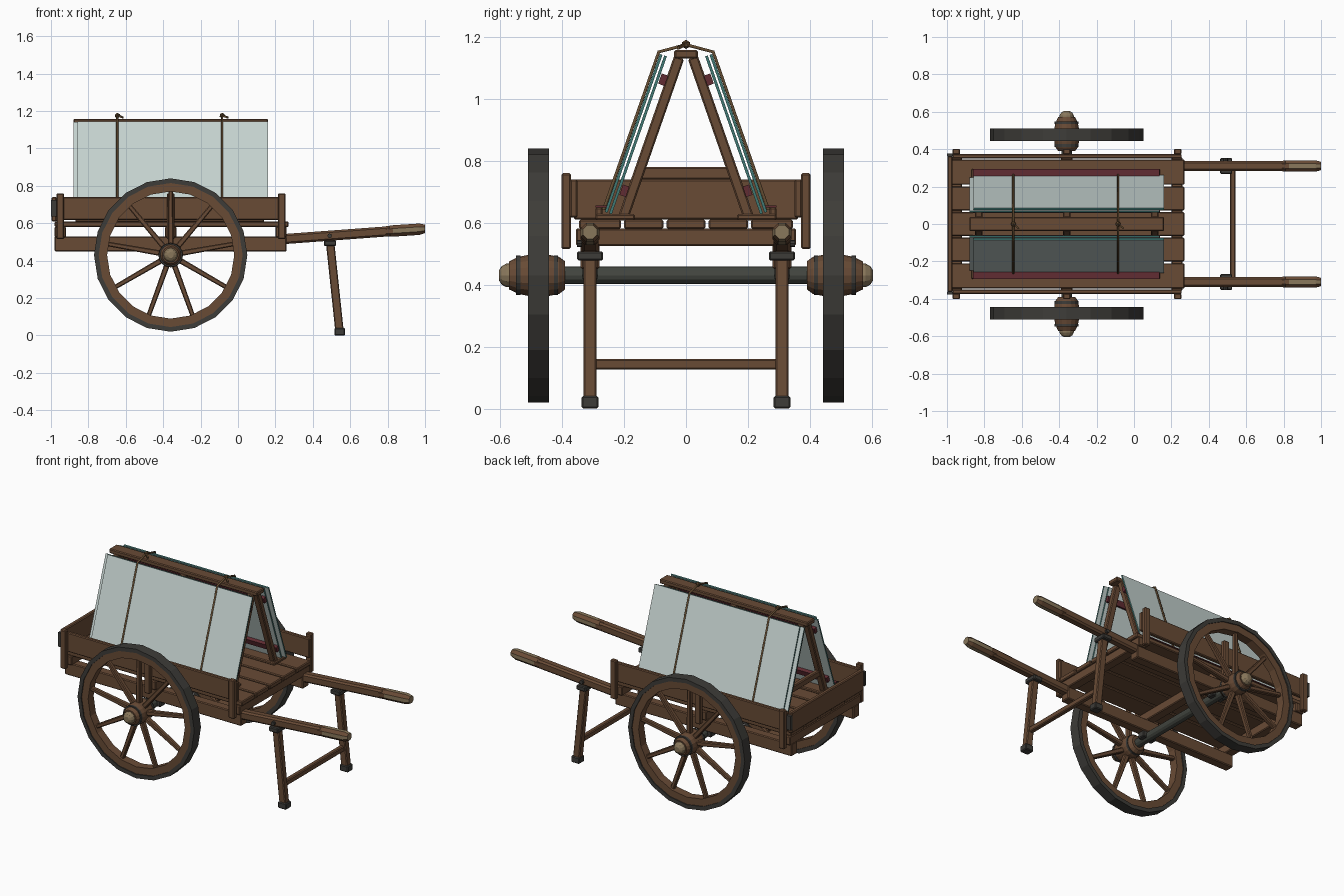
import bpy, bmesh, math
from mathutils import Vector, Matrix

if "Cube" in bpy.data.objects:
    bpy.data.objects.remove(bpy.data.objects["Cube"])


def mat(name, r, g, b):
    m = bpy.data.materials.new(name)
    m.diffuse_color = (r, g, b, 1)
    m.use_nodes = True
    m.node_tree.nodes["Principled BSDF"].inputs["Base Color"].default_value = m.diffuse_color
    return m


WOOD = mat("brown wood", 0.14, 0.07, 0.036)
IRON = mat("dark iron", 0.047, 0.045, 0.04)
STEEL = mat("axle steel", 0.055, 0.06, 0.05)
TAN = mat("worn tan", 0.25, 0.185, 0.105)
FELT = mat("maroon felt", 0.12, 0.025, 0.032)
ROPE = mat("rope", 0.13, 0.075, 0.032)
GLASS = mat("pale glass", 0.56, 0.65, 0.63)
EDGE = mat("teal glass edge", 0.05, 0.19, 0.175)


def make(name, bm, *mats, bevel=0):
    bmesh.ops.recalc_face_normals(bm, faces=bm.faces[:])
    me = bpy.data.meshes.new(name)
    bm.to_mesh(me)
    bm.free()
    for m in mats:
        me.materials.append(m)
    ob = bpy.data.objects.new(name, me)
    bpy.context.collection.objects.link(ob)
    if bevel:
        md = ob.modifiers.new("bevel", 'BEVEL')
        md.width, md.segments = bevel, 1
    return ob


def box(name, x0, x1, y0, y1, z0, z1, m=WOOD, bevel=0.005):
    bm = bmesh.new()
    c = Matrix.Translation(((x0 + x1) / 2, (y0 + y1) / 2, (z0 + z1) / 2))
    s = Matrix.Diagonal((abs(x1 - x0), abs(y1 - y0), abs(z1 - z0), 1))
    bmesh.ops.create_cube(bm, size=1, matrix=c @ s)
    return make(name, bm, m, bevel=bevel)


def beam(name, p, q, side, w, t, m=WOOD, bevel=0.005, taper=1):
    """Bar from p to q; w is its width along side, t its thickness."""
    p, q, side = Vector(p), Vector(q), Vector(side).normalized()
    other = (q - p).normalized().cross(side)
    bm = bmesh.new()
    rings = []
    for c, k in ((p, 1), (q, taper)):
        rings.append([bm.verts.new(c + side * (a * w * k / 2) + other * (b * t * k / 2))
                      for a, b in ((-1, -1), (1, -1), (1, 1), (-1, 1))])
    a, b = rings
    bm.faces.new(a)
    bm.faces.new(b)
    for i in range(4):
        j = (i + 1) % 4
        bm.faces.new((a[i], a[j], b[j], b[i]))
    return make(name, bm, m, bevel=bevel)


def lathe(name, profile, cx, cz, n, m, s=1, closed=False):
    """Revolve (radius, y) points about a line along y."""
    bm = bmesh.new()
    rings = [[bm.verts.new((cx + r * math.sin(2 * math.pi * i / n), s * y,
                            cz + r * math.cos(2 * math.pi * i / n))) for i in range(n)]
             for r, y in profile]
    pairs = list(zip(rings, rings[1:] + rings[:1])) if closed else list(zip(rings, rings[1:]))
    for a, b in pairs:
        for i in range(n):
            j = (i + 1) % n
            bm.faces.new((a[i], a[j], b[j], b[i]))
    if not closed:
        bm.faces.new(rings[0])
        bm.faces.new(rings[-1])
    return make(name, bm, m)


WX, WZ = -0.36, 0.43

# wheels
for s in (1, -1):
    lathe("wheel_tyre", [(0.385, 0.443), (0.41, 0.443), (0.41, 0.51), (0.385, 0.51)], WX, WZ, 20, IRON, s, True)
    lathe("wheel_rim", [(0.34, 0.449), (0.387, 0.449), (0.387, 0.504), (0.34, 0.504)], WX, WZ, 20, WOOD, s, True)
    lathe("wheel_hub", [(0.045, 0.39), (0.06, 0.41), (0.066, 0.44), (0.066, 0.51), (0.06, 0.54), (0.045, 0.572)],
          WX, WZ, 16, WOOD, s)
    for y, r in ((0.413, 0.064), (0.535, 0.064)):
        lathe("hub_band", [(r, y), (r, y + 0.014)], WX, WZ, 16, IRON, s)
    lathe("hub_cap", [(0.038, 0.56), (0.038, 0.58), (0.03, 0.595), (0.016, 0.604)], WX, WZ, 12, TAN, s)
    for k in range(9):
        a = math.radians(40 * k)
        d = Vector((math.sin(a), 0, math.cos(a)))
        c = Vector((WX, s * 0.476, WZ))
        beam("wheel_spoke", c + d * 0.05, c + d * 0.35, (0, 1, 0), 0.034, 0.03, taper=0.8)
lathe("axle", [(0.028, -0.42), (0.028, 0.42)], WX, WZ, 12, STEEL)

# bed: rails, bearers, planks
for s in (1, -1):
    box("bed_rail", -0.98, 0.26, s * 0.28, s * 0.34, 0.45, 0.53)
    box("axle_block", WX - 0.05, WX + 0.05, s * 0.285, s * 0.335, 0.415, 0.455, IRON)
for x in (-0.95, WX, 0.23):
    box("bed_bearer", x - 0.03, x + 0.03, -0.355, 0.355, 0.525, 0.582)
ys = (-0.35, -0.205, -0.068, 0.068, 0.205, 0.35)
for a, b in zip(ys, ys[1:]):
    box("deck_plank", -0.98, 0.27, a + 0.005, b - 0.005, 0.58, 0.61)

# side boards, posts and tailboard
for s in (1, -1):
    box("side_board", -0.97, 0.255, s * 0.35, s * 0.375, 0.617, 0.74)
    for x in (-0.95, WX, 0.233):
        box("side_post", x - 0.02, x + 0.02, s * 0.372, s * 0.402, 0.515, 0.76)
    box("corner_iron", -1.0, -0.95, s * 0.36, s * 0.378, 0.635, 0.725, IRON, 0)
box("tailboard", -0.997, -0.97, -0.362, 0.362, 0.61, 0.74)

# shafts with worn grips
for s in (1, -1):
    y = s * 0.31
    beam("shaft", (0.2, y, 0.512), (0.82, y, 0.558), (0, 1, 0), 0.054, 0.054, bevel=0.01)
    bm = bmesh.new()
    prev = None
    for x, z, r in ((0.79, 0.556, 0.03), (0.83, 0.559, 0.033), (0.97, 0.568, 0.033), (1.0, 0.57, 0.024)):
        ring = [bm.verts.new((x, y + r * math.cos(math.pi * (i + 0.5) / 4),
                              z + r * math.sin(math.pi * (i + 0.5) / 4))) for i in range(8)]
        if prev:
            for i in range(8):
                f = bm.faces.new((prev[i], prev[(i + 1) % 8], ring[(i + 1) % 8], ring[i]))
                f.material_index = i % 2 if x > 0.85 else 0
        else:
            bm.faces.new(ring)
        prev = ring
    bm.faces.new(prev).material_index = 1
    make("shaft_grip", bm, WOOD, TAN)

    # prop stand legs
    beam("stand_leg", (0.49, y, 0.52), (0.543, y, 0.02), (0, 1, 0), 0.042, 0.045)
    box("stand_collar", 0.46, 0.525, y - 0.042, y + 0.042, 0.478, 0.508, IRON)
    box("stand_shoe", 0.515, 0.573, y - 0.027, y + 0.027, 0.0, 0.04, IRON)
    lathe("collar_bolt", [(0.012, 0.33), (0.012, 0.352)], 0.49, 0.533, 8, IRON, s)
beam("stand_brace", (0.528, -0.3, 0.143), (0.528, 0.3, 0.143), (0, 0, 1), 0.034, 0.03)

# A-shaped rack
T = math.atan2(0.185, 0.53)


def lean(s, up, out):
    """Rack side coordinates: up along the leg, out from its centre line."""
    y = 0.205 - up * math.sin(T) + out * math.cos(T)
    return Vector((0, s * y, 0.61 + up * math.cos(T) + out * math.sin(T)))


for x in (-0.83, WX, 0.11):
    for s in (1, -1):
        X = Vector((x, 0, 0))
        beam("rack_leg", X + lean(s, 0, 0), X + lean(s, 0.555, 0), (1, 0, 0), 0.04, 0.034)
    if x < 0:
        box("rack_tie", x - 0.015, x + 0.015, -0.155, 0.155, 0.74, 0.78)
box("rack_ridge", -0.88, 0.16, -0.038, 0.038, 1.13, 1.158)
for s in (1, -1):
    for up in (0.09, 0.47):
        p = lean(s, up, 0.025)
        beam("rack_felt_batten", p + Vector((-0.86, 0, 0)), p + Vector((0.14, 0, 0)),
             lean(s, 1, 0) - lean(s, 0, 0), 0.035, 0.022, FELT, 0)
    box("rack_ledge", -0.87, 0.14, s * 0.165, s * 0.293, 0.608, 0.628)
    box("ledge_lip", -0.86, 0.135, s * 0.27, s * 0.293, 0.62, 0.65)
    box("ledge_felt", -0.86, 0.135, s * 0.252, s * 0.293, 0.65, 0.655, FELT, 0)

    # glass panes with teal edges
    for out, x0, x1 in ((0.043, -0.88, 0.135), (0.058, -0.857, 0.16)):
        a, b = lean(s, 0.005, out), lean(s, 0.545, out)
        ob = beam("glass_pane", a + Vector((x0, 0, 0)), a + Vector((x1, 0, 0)), b - a, 0.54, 0.009, GLASS, 0)
        ob.data.transform(Matrix.Translation((b - a) / 2))
        ob.data.materials.append(EDGE)
        n = lean(s, 0, 1) - lean(s, 0, 0)
        for f in ob.data.polygons:
            f.material_index = 0 if abs(f.normal.dot(n)) > 0.7 else 1

# ropes tied over the ridge
for x in (-0.645, -0.085):
    half = [lean(1, 0.01, 0.068), lean(1, 0.55, 0.068)]
    pts = half + [Vector((0, 0.0, 1.175))] + [Vector((0, -p.y, p.z)) for p in reversed(half)]
    cu = bpy.data.curves.new("rope", 'CURVE')
    cu.dimensions, cu.bevel_depth, cu.bevel_resolution = '3D', 0.006, 1
    sp = cu.splines.new('POLY')
    sp.points.add(len(pts) - 1)
    for q, p in zip(sp.points, pts):
        q.co = (x, p.y, p.z, 1)
    cu.materials.append(ROPE)
    bpy.context.collection.objects.link(bpy.data.objects.new("rope", cu))
    bm = bmesh.new()
    bmesh.ops.create_icosphere(bm, subdivisions=1, radius=0.015, matrix=Matrix.Translation((x, 0, 1.176)))
    make("rope_knot", bm, ROPE)
    beam("rope_tail", (x, 0, 1.178), (x + 0.03, -0.025, 1.165), (0, 0, 1), 0.01, 0.01, ROPE, 0)
